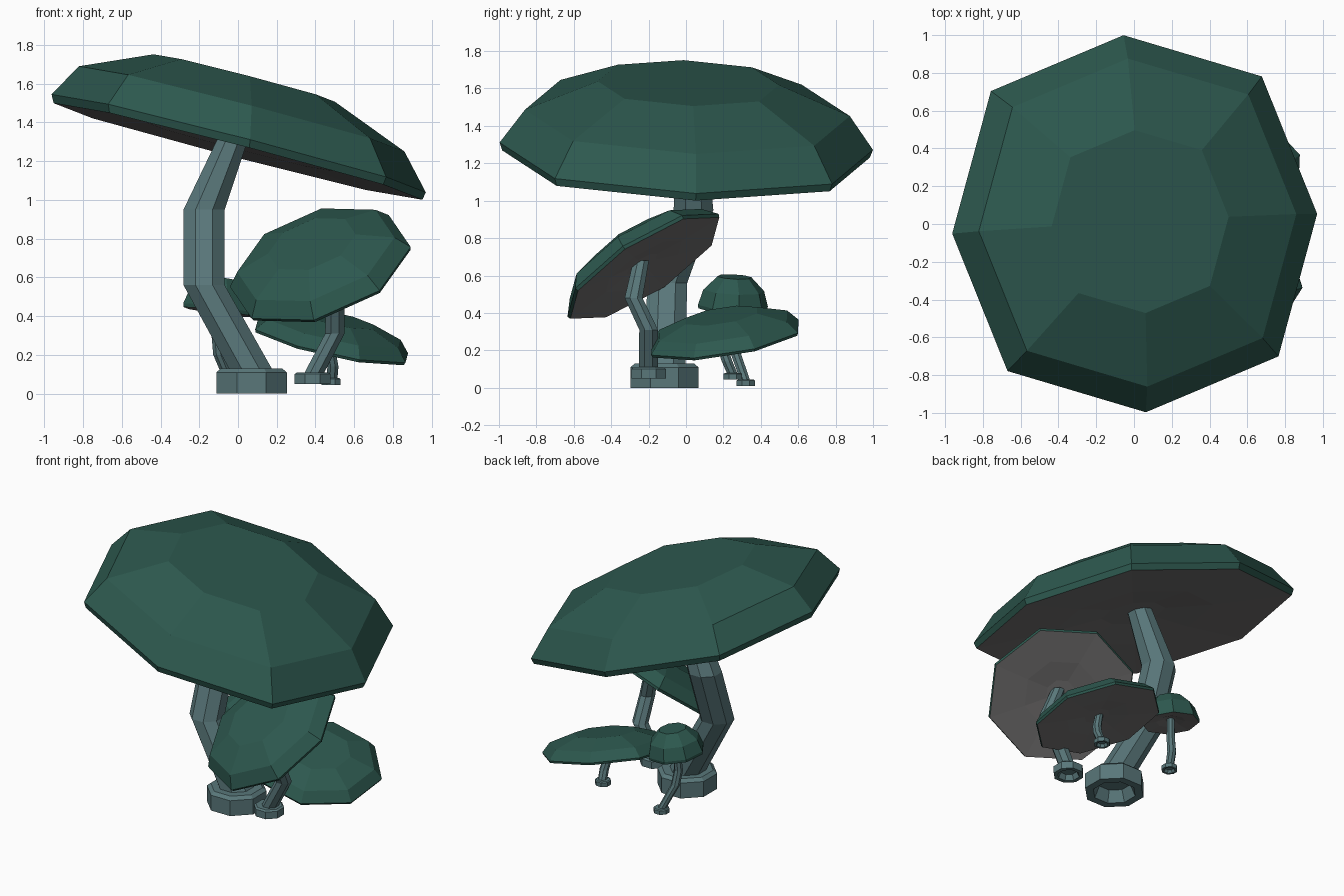
import bpy, bmesh, math
from mathutils import Vector

if "Cube" in bpy.data.objects:
    bpy.data.objects.remove(bpy.data.objects["Cube"])


def material(name, rgb):
    m = bpy.data.materials.new(name)
    m.diffuse_color = (*rgb, 1)
    m.use_nodes = True
    m.node_tree.nodes["Principled BSDF"].inputs["Base Color"].default_value = m.diffuse_color
    return m


GREEN = material("cap_green", (0.026, 0.098, 0.077))
GILL = material("gill_grey", (0.16, 0.155, 0.155))
TEAL = material("stem_teal", (0.10, 0.185, 0.195))
N = 8


def loft(name, rings, mats, close=True, mat_of=lambda i: 0):
    """Join a list of vertex rings; each band i gets material mat_of(i)."""
    bm = bmesh.new()
    vs = [[bm.verts.new(p) for p in r] for r in rings]
    for i in range(len(vs) - 1):
        for k in range(N):
            j = (k + 1) % N
            f = bm.faces.new((vs[i][k], vs[i][j], vs[i + 1][j], vs[i + 1][k]))
            f.material_index = mat_of(i)
    if close:
        f = bm.faces.new(vs[0][::-1])
        f.material_index = mat_of(0)
        f = bm.faces.new(vs[-1])
        f.material_index = mat_of(len(vs))
    bmesh.ops.recalc_face_normals(bm, faces=bm.faces)
    me = bpy.data.meshes.new(name)
    bm.to_mesh(me)
    bm.free()
    for m in mats:
        me.materials.append(m)
    ob = bpy.data.objects.new(name, me)
    bpy.context.collection.objects.link(ob)
    return ob


def cap(name, centre, slope, r, h, phase, diag=1.0, lean=0.0):
    """Faceted dome on a tilted rim plane; slope = dz/dx, dz/dy."""
    n = Vector((-slope[0], -slope[1], 1)).normalized()
    u = Vector((1, 0, slope[0])).normalized()
    v = n.cross(u)
    c = Vector(centre)
    # radius factor, height factor: gills inside to rim, then over the dome
    prof = [(0.2, 0.16), (0.5, 0.07), (0.985, 0.0), (1.0, 0.11), (0.87, 0.58), (0.485, 1.0)]
    rings = []
    for i, (fr, fh) in enumerate(prof):
        ring = []
        for k in range(N):
            a = math.radians(phase + 45 * k)
            q = r * fr * (diag if k % 2 else 1.0)
            ring.append(c + (n + u * lean) * (h * fh) + u * q * math.cos(a) + v * q * math.sin(a))
        rings.append(ring)
    loft(name, rings, [GREEN, GILL], mat_of=lambda i: 1 if i < 2 else 0)


def circle(x, y, z, r):
    return [(x + r * math.cos(math.radians(22.5 + 45 * k)),
             y + r * math.sin(math.radians(22.5 + 45 * k)), z) for k in range(N)]


def stem(name, path):
    loft(name, [circle(*p) for p in path], [TEAL])


def foot(name, x, y, z, r, h):
    """Collar with bevelled top and a hollow underneath."""
    prof = [(0.55, 0.6), (0.72, 0.0), (1.0, 0.0), (1.0, 0.84), (0.87, 1.0)]
    loft(name, [circle(x, y, z + h * b, r * a) for a, b in prof], [TEAL])


# Large mushroom
cap("large_cap", (0, 0, 1.25), (-0.26, -0.035), 1.0, 0.375, 3, 1.05, -0.17)
stem("large_stem", [(0.08, -0.115, 0.1, 0.12), (-0.175, -0.1, 0.56, 0.115),
                    (-0.175, 0.04, 0.95, 0.115), (-0.02, 0.03, 1.33, 0.085)])
foot("large_foot", 0.07, -0.115, 0, 0.197, 0.13)

# Front mushroom
cap("front_cap", (0.43, -0.22, 0.64), (0.37, 0.65), 0.49, 0.165, -15)
stem("front_stem", [(0.39, -0.2, 0.1, 0.055), (0.5, -0.2, 0.31, 0.054),
                    (0.5, -0.28, 0.48, 0.052), (0.44, -0.24, 0.68, 0.045)])
foot("front_foot", 0.385, -0.2, 0.05, 0.1, 0.06)

# Back right mushroom
cap("back_cap", (0.48, 0.21, 0.255), (-0.22, 0.16), 0.43, 0.135, 22)
stem("back_stem", [(0.485, 0.25, 0.07, 0.03), (0.49, 0.22, 0.14, 0.031),
                   (0.48, 0.2, 0.2, 0.03), (0.47, 0.21, 0.29, 0.026)])
foot("back_foot", 0.48, 0.25, 0.045, 0.053, 0.035)

# Tiny mushroom
cap("tiny_cap", (-0.1, 0.25, 0.42), (-0.14, -0.05), 0.19, 0.175, 10)
stem("tiny_stem", [(-0.03, 0.32, 0.03, 0.028), (-0.1, 0.26, 0.2, 0.03),
                   (-0.11, 0.24, 0.3, 0.029), (-0.1, 0.25, 0.46, 0.025)])
foot("tiny_foot", -0.03, 0.32, 0.01, 0.053, 0.033)
